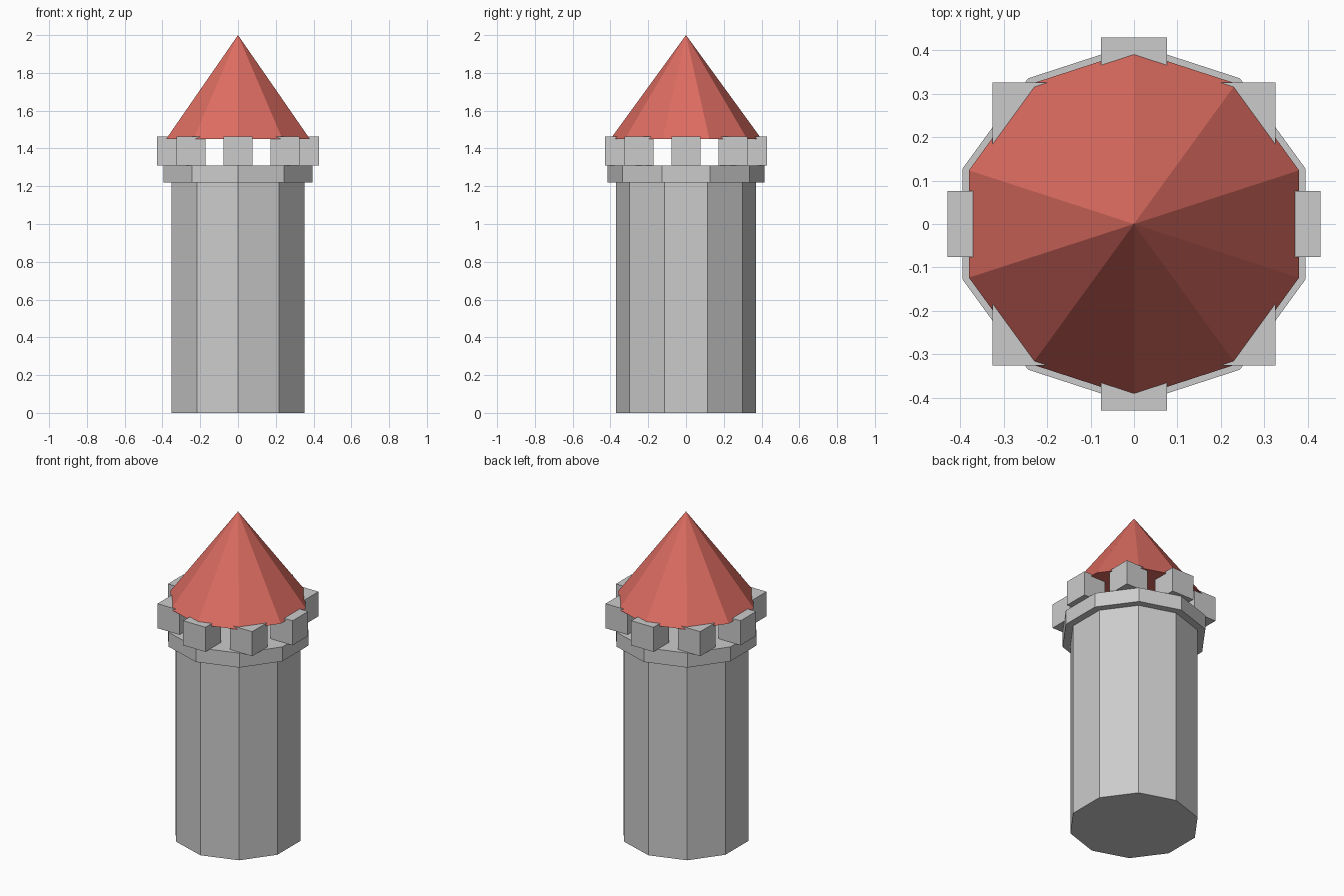
import bpy
from math import sin, cos, pi

if "Cube" in bpy.data.objects:
    bpy.data.objects.remove(bpy.data.objects["Cube"])

SIDES = 10


def drum(name, r_bottom, r_top, z0, z1):
    bpy.ops.mesh.primitive_cone_add(vertices=SIDES, radius1=r_bottom, radius2=r_top,
                                    depth=z1 - z0, location=(0, 0, (z0 + z1) / 2))
    ob = bpy.context.object
    ob.name = name
    return ob


# Tower shaft and the wider parapet ledge
drum("tower_shaft", 0.37, 0.37, 0, 1.221)
drum("parapet_ledge", 0.415, 0.415, 1.221, 1.311)

# Eight axis-aligned battlement blocks in a ring
size, ring = 0.153, 0.353
for i in range(8):
    a = i * pi / 4
    bpy.ops.mesh.primitive_cube_add(
        size=size, location=(ring * cos(a), ring * sin(a), 1.311 + size / 2 - 0.001))
    bpy.context.object.name = f"battlement_{i + 1}"

# Pointed red roof resting on the battlements
roof = drum("roof", 0.40, 0, 1.45, 2.0)
red = bpy.data.materials.new("roof_red")
red.diffuse_color = (0.72, 0.15, 0.12, 1)
red.use_nodes = True
red.node_tree.nodes["Principled BSDF"].inputs["Base Color"].default_value = red.diffuse_color
roof.data.materials.append(red)
